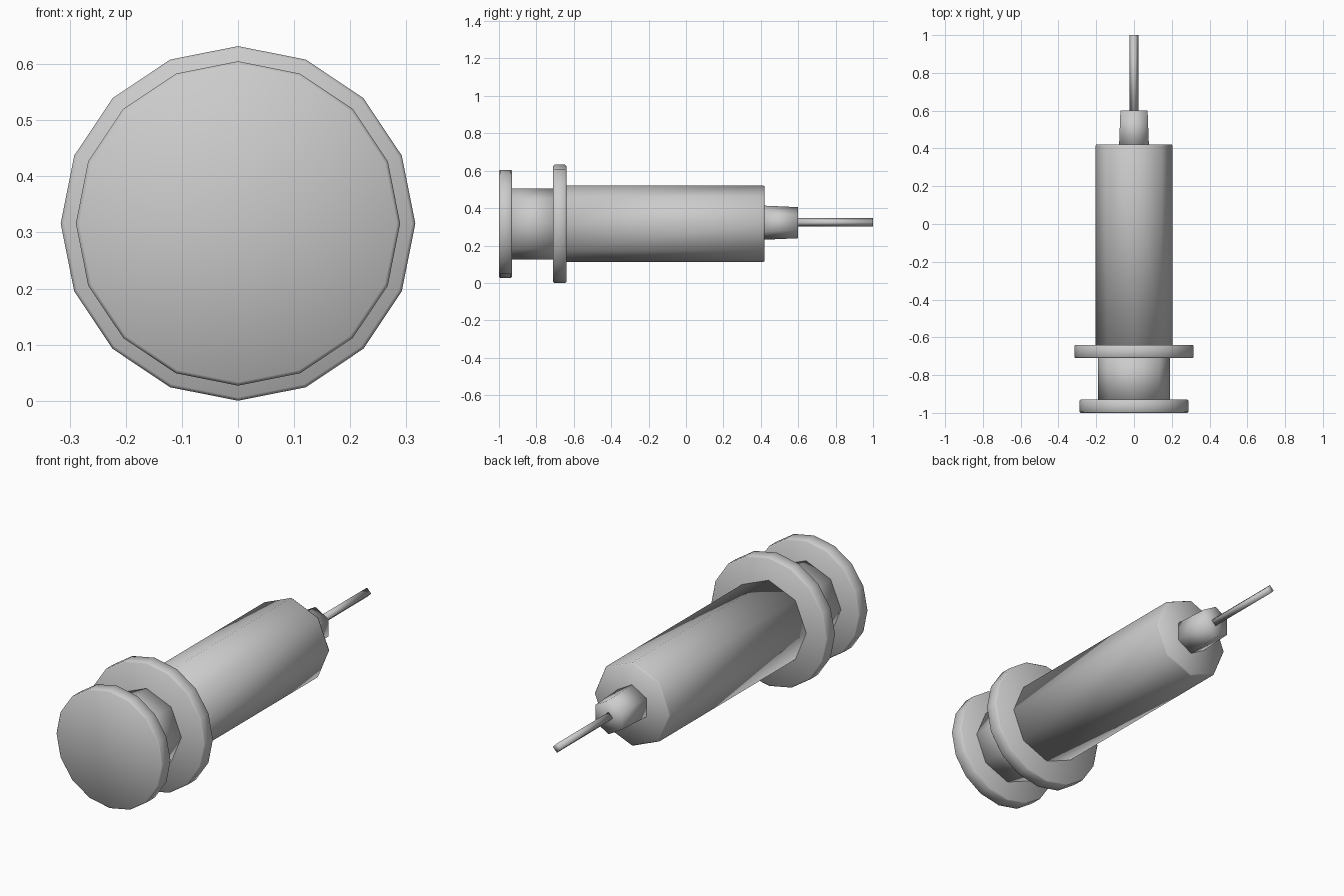
import bpy, bmesh, math

cube = bpy.data.objects.get("Cube")
if cube:
    bpy.data.objects.remove(cube, do_unlink=True)

AXIS_Z = 0.316

grey = bpy.data.materials.new("light_grey")
grey.use_nodes = True
COLOUR = (0.6, 0.6, 0.6, 1)
grey.diffuse_color = COLOUR
grey.node_tree.nodes["Principled BSDF"].inputs["Base Color"].default_value = COLOUR


def lathe(name, sides, profile, z=AXIS_Z, turn=0.0):
    """Spin (y, radius) points around the long axis; zero radius closes an end."""
    bm = bmesh.new()
    rings = []
    for y, r in profile:
        if r == 0:
            rings.append([bm.verts.new((0, y, z))] * sides)
            continue
        angles = [turn + math.tau * i / sides for i in range(sides)]
        rings.append([bm.verts.new((r * math.cos(a), y, z + r * math.sin(a))) for a in angles])
    for lower, upper in zip(rings, rings[1:]):
        for i in range(sides):
            j = (i + 1) % sides
            corners = dict.fromkeys((lower[i], lower[j], upper[j], upper[i]))
            bm.faces.new(list(corners))
    bmesh.ops.recalc_face_normals(bm, faces=bm.faces)
    for face in bm.faces:
        face.smooth = True
    mesh = bpy.data.meshes.new(name)
    bm.to_mesh(mesh)
    bm.free()
    mesh.materials.append(grey)
    obj = bpy.data.objects.new(name, mesh)
    bpy.context.collection.objects.link(obj)
    return obj


def disc(name, sides, start, end, radius):
    """Thick round plate with a slightly softened rim."""
    soft = 0.006
    return lathe(name, sides, [(start, 0), (start, radius - soft), (start + soft, radius),
                               (end - soft, radius), (end, radius - soft), (end, 0)])


# Plunger: thumb plate and shaft running into the barrel
disc("thumb_plate", 16, -1.0, -0.93, 0.289)
lathe("plunger_shaft", 8, [(-0.95, 0), (-0.95, 0.19), (-0.67, 0.19), (-0.67, 0)])

# Barrel with its finger flange
disc("finger_flange", 16, -0.71, -0.64, 0.316)
lathe("barrel", 8, [(-0.68, 0), (-0.68, 0.205), (0.412, 0.205), (0.42, 0.2), (0.42, 0)])

# Tapered nozzle and needle
lathe("nozzle", 6, [(0.4, 0), (0.4, 0.092), (0.6, 0.083), (0.6, 0)], AXIS_Z + 0.006, math.pi / 6)
lathe("needle", 4, [(0.58, 0), (0.58, 0.023), (1.0, 0.023), (1.0, 0)], AXIS_Z + 0.008)
